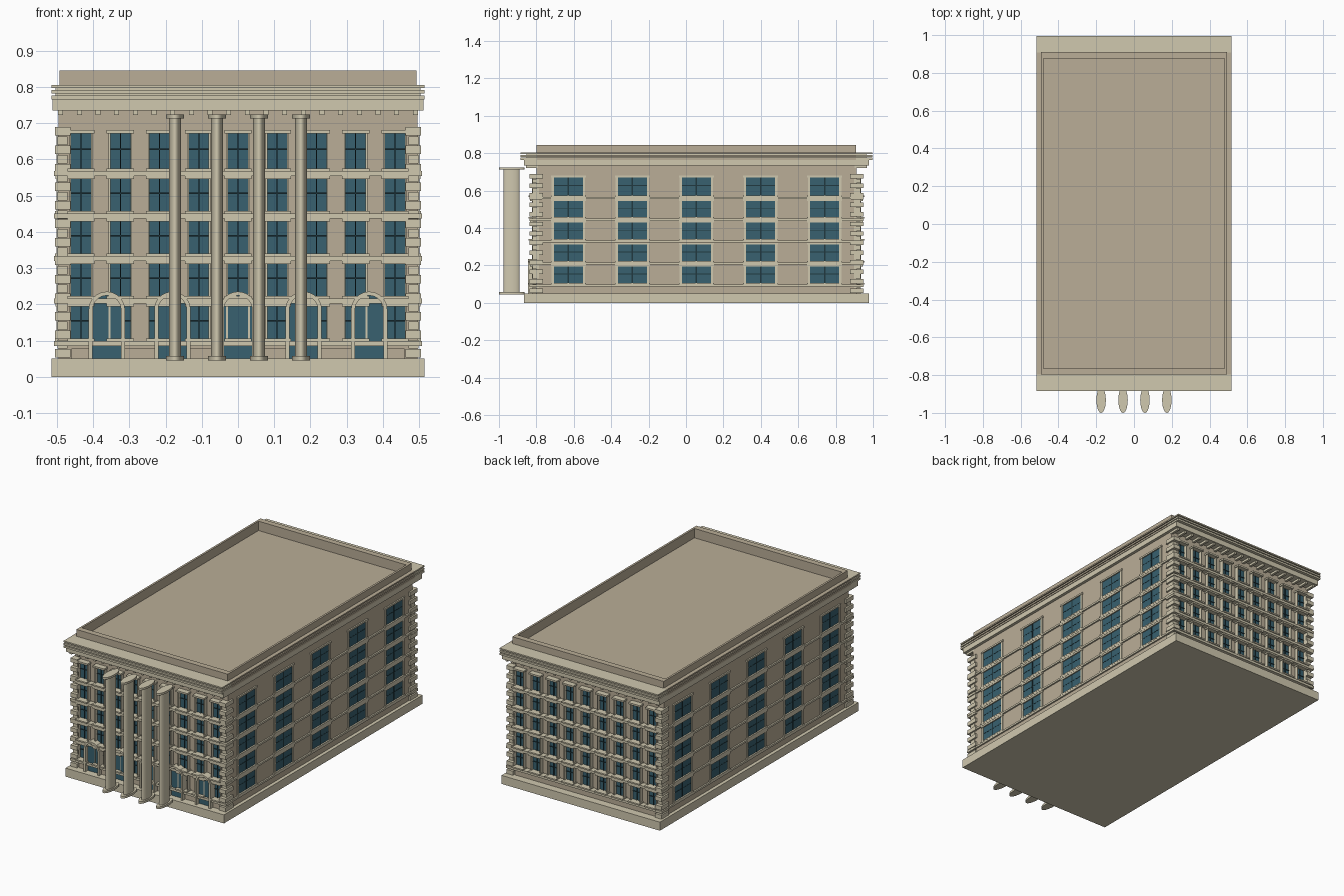
import bpy, bmesh, math

if "Cube" in bpy.data.objects:
    bpy.data.objects.remove(bpy.data.objects["Cube"])

CY = 0.056                 # building centre in y (columns stand forward of it)
WX, WY = 0.495, 0.856      # wall half sizes


def mat(name, c):
    m = bpy.data.materials.new(name)
    m.diffuse_color = (*c, 1)
    m.use_nodes = True
    m.node_tree.nodes["Principled BSDF"].inputs["Base Color"].default_value = m.diffuse_color
    return m


WALL = mat("wall_stone", (0.49, 0.42, 0.31))
TRIM = mat("trim_stone", (0.63, 0.58, 0.43))
GLASS = mat("glass", (0.04, 0.12, 0.16))
DARK = mat("window_bars", (0.015, 0.04, 0.05))


def finish(name, bm, m):
    bmesh.ops.recalc_face_normals(bm, faces=bm.faces)
    me = bpy.data.meshes.new(name)
    bm.to_mesh(me)
    bm.free()
    me.materials.append(m)
    ob = bpy.data.objects.new(name, me)
    bpy.context.collection.objects.link(ob)
    return ob


def boxes(name, items, m):
    """One object from boxes (x0, x1, y0, y1, z0, z1); y is relative to CY."""
    bm = bmesh.new()
    for x0, x1, y0, y1, z0, z1 in items:
        vs = bmesh.ops.create_cube(bm, size=1)["verts"]
        for v in vs:
            v.co.x = (x0 + x1) / 2 + v.co.x * (x1 - x0)
            v.co.y = CY + (y0 + y1) / 2 + v.co.y * (y1 - y0)
            v.co.z = (z0 + z1) / 2 + v.co.z * (z1 - z0)
    return finish(name, bm, m)


def on_end(s, u0, u1, d0, d1, z0, z1):
    """Box on the front (s=-1) or back (s=1) wall, d = depth off the wall."""
    a, b = sorted((s * (WY + d0), s * (WY + d1)))
    return (u0, u1, a, b, z0, z1)


def on_side(s, u0, u1, d0, d1, z0, z1):
    a, b = sorted((s * (WX + d0), s * (WX + d1)))
    return (a, b, u0, u1, z0, z1)


def ring(hx, hy, tx, ty, z0, z1):
    return [(-hx, hx, s * hy - (ty if s > 0 else 0), s * hy + (0 if s > 0 else ty), z0, z1) for s in (-1, 1)] + \
           [(s * hx - (tx if s > 0 else 0), s * hx + (0 if s > 0 else tx), -hy + ty, hy - ty, z0, z1) for s in (-1, 1)]


# main masses
boxes("base", [(-0.515, 0.515, -0.922, 0.922, 0, 0.05)], TRIM)
boxes("body", [(-WX, WX, -WY, WY, 0.05, 0.79)], WALL)
boxes("plinth", [on_end(s, -0.46, 0.46, -0.02, 0.02, 0.05, 0.078) for s in (-1, 1)], WALL)
boxes("parapet", ring(0.492, 0.854, 0.012, 0.034, 0.785, 0.845), WALL)

# cornice: broad band with stepped lips above
boxes("cornice_band", ring(0.512, 0.922, 0.03, 0.08, 0.735, 0.765), TRIM)
lips = []
for i, (z0, z1) in enumerate([(0.765, 0.776), (0.781, 0.791), (0.797, 0.805)]):
    lips.append((0.515, 0.94, z0, z1))
for i, (hx, hy, z0, z1) in enumerate(lips):
    parts = ring(hx, hy, 0.024, 0.087, z0, z1)
    boxes(f"cornice_lip_{i}", parts[:2], TRIM)
    boxes(f"cornice_side_lip_{i}", parts[2:], WALL)
boxes("cornice_core", ring(0.503, 0.91, 0.012, 0.06, 0.76, 0.8), TRIM)
boxes("dentils", [on_end(s, x - 0.007, x + 0.007, -0.01, 0.055, 0.722, 0.737)
                  for s in (-1, 1) for x in [(i - 9.5) * 0.0515 for i in range(20)]], TRIM)

# windows: nine bays on front and back, five on each side, five storeys
glass, bars, trim = [], [], []


def window(place, s, c, w, z0, h, k, jamb, lint):
    """k scales the relief depth to suit the wall."""
    z1 = z0 + h
    glass.append(place(s, c - w, c + w, -0.004, 0.1 * k, z0, z1))
    t = w * 0.05
    bars.append(place(s, c - t, c + t, 0, 0.22 * k, z0, z1))
    zm = z0 + h * 0.55
    bars.append(place(s, c - w, c + w, 0, 0.2 * k, zm - 0.0018, zm + 0.0018))
    for q in (-1, 1):
        a, b = sorted((c + q * w, c + q * (w + jamb)))
        trim.append(place(s, a, b, -0.004, 0.55 * k, z0, z1))
    trim.append(place(s, c - w - lint, c + w + lint, -0.004, 0.8 * k, z1, z1 + 0.01))
    trim.append(place(s, c - w - lint, c + w + lint, -0.004, k, z0 - 0.008, z0))


bands = []
for f in range(5):
    z = 0.106 + 0.1172 * f
    h = 0.088 if f < 4 else 0.096
    for s in (-1, 1):
        for i in range(-4, 5):
            window(on_end, s, i * 0.1082, 0.0275, z, h, 0.042, 0.005, 0.01)
        for i in range(-2, 3):
            window(on_side, s, i * 0.3425, 0.0775, z, h, 0.010, 0.012, 0.016)
        bands.append(on_end(s, -0.507, 0.507, -0.03, 0.036, z - 0.021, z - 0.007))
        bands.append(on_side(s, -WY, WY, -0.004, 0.009, z - 0.019, z - 0.008))
boxes("window_glass", glass, GLASS)
boxes("window_mullions", bars, DARK)
boxes("window_surrounds", trim, TRIM)
boxes("storey_bands", bands, TRIM)

# alternating corner quoins
quoins = []
for i in range(25):
    z = 0.053 + i * 0.0255
    big = i % 2 == 0
    for s in (-1, 1):
        for q in (-1, 1):
            x0, x1 = sorted((q * (0.462 if big else 0.471), q * (0.505 if big else 0.498)))
            quoins.append(on_end(s, x0, x1, -0.035 if big else -0.015, 0.036 if big else 0.02, z, z + 0.0235))
boxes("quoins", quoins, TRIM)


# entrance arches along the front
def arch_points(r, spring=0.185, n=16):
    pts = [(-r, 0.05)]
    pts += [(-r * math.cos(math.pi * i / n), spring + r * math.sin(math.pi * i / n)) for i in range(n + 1)]
    return pts + [(r, 0.05)]


def extrude(bm, faces, dy):
    r = bmesh.ops.extrude_face_region(bm, geom=faces)
    bmesh.ops.translate(bm, vec=(0, dy, 0), verts=[v for v in r["geom"] if isinstance(v, bmesh.types.BMVert)])


FY = CY - WY
rings, panes = bmesh.new(), bmesh.new()
for i in range(-2, 3):
    cx = i * 0.181
    o = [rings.verts.new((cx + x, FY + 0.005, z)) for x, z in arch_points(0.05)]
    n = [rings.verts.new((cx + x, FY + 0.005, z)) for x, z in arch_points(0.039)]
    extrude(rings, [rings.faces.new((o[j], o[j + 1], n[j + 1], n[j])) for j in range(len(o) - 1)], -0.05)
    p = [panes.verts.new((cx + x, FY + 0.005, z)) for x, z in arch_points(0.04)]
    extrude(panes, [panes.faces.new(p)], -0.027)
finish("entrance_arches", rings, TRIM)
finish("entrance_glass", panes, GLASS)

# four tall oval columns with base and capital discs
for i, x in enumerate((-0.174, -0.058, 0.058, 0.174)):
    bm = bmesh.new()
    for rx, ry, z0, z1 in [(0.0165, 0.043, 0.05, 0.72), (0.025, 0.068, 0.045, 0.058), (0.025, 0.068, 0.712, 0.724)]:
        vs = bmesh.ops.create_cone(bm, cap_ends=True, segments=24, radius1=1, radius2=1, depth=1)["verts"]
        for v in vs:
            v.co = (x + v.co.x * rx, -0.932 + v.co.y * ry, (z0 + z1) / 2 + v.co.z * (z1 - z0))
    ob = finish(f"column_{i}", bm, TRIM)
    bpy.context.view_layer.objects.active = ob
    ob.select_set(True)
    bpy.ops.object.shade_smooth_by_angle(angle=math.radians(40))
    ob.select_set(False)
